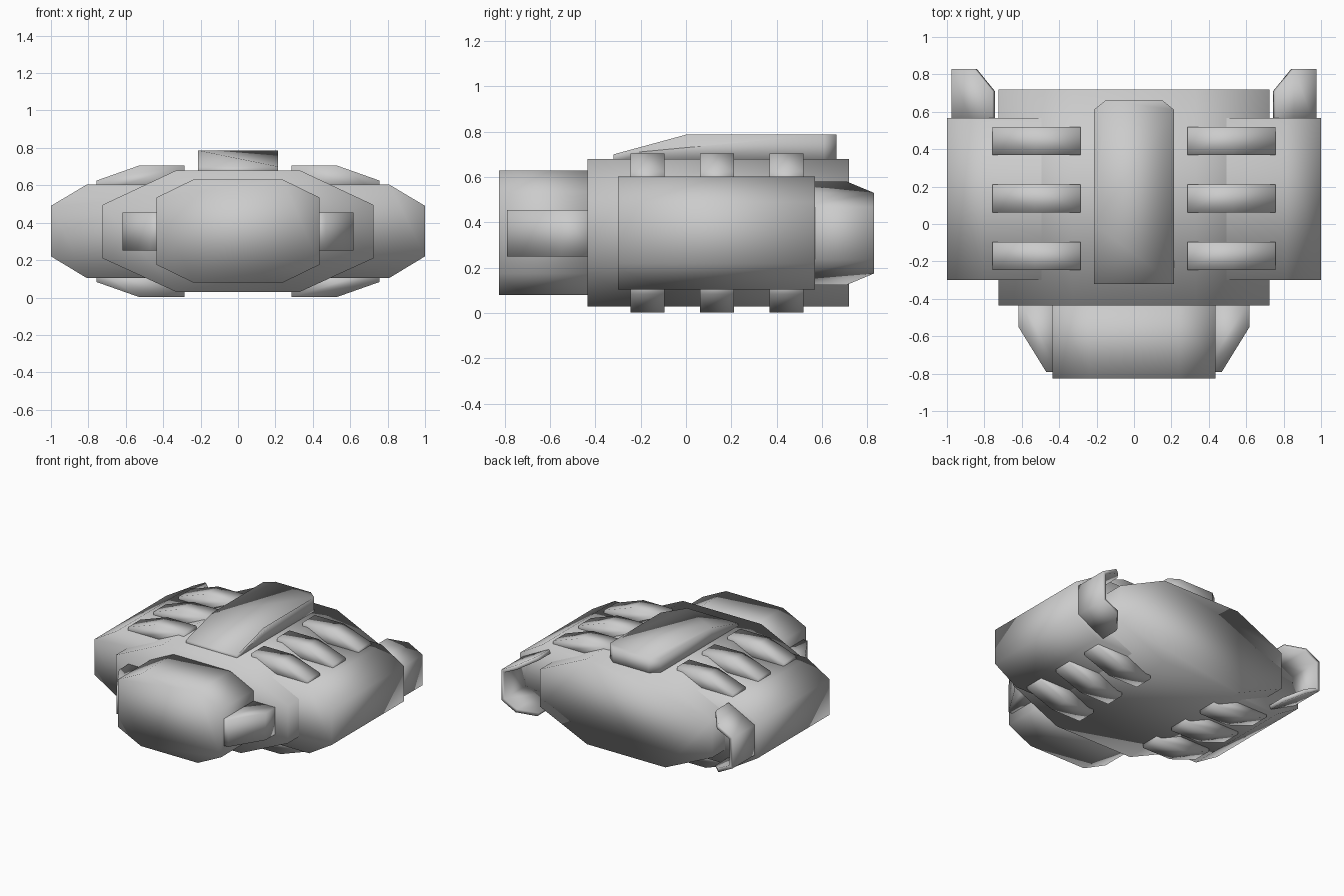
import bpy
import bmesh

cube = bpy.data.objects.get("Cube")
if cube:
    bpy.data.objects.remove(cube, do_unlink=True)

# One plain grey for the whole hull
grey = bpy.data.materials.new("hull_grey")
grey.use_nodes = True
colour = (0.6, 0.6, 0.6, 1)
grey.diffuse_color = colour
grey.node_tree.nodes["Principled BSDF"].inputs["Base Color"].default_value = colour


def finish(name, bm):
    """Turn a bmesh into a smooth-shaded grey object."""
    bmesh.ops.recalc_face_normals(bm, faces=bm.faces)
    mesh = bpy.data.meshes.new(name)
    bm.to_mesh(mesh)
    bm.free()
    mesh.materials.append(grey)
    for poly in mesh.polygons:
        poly.use_smooth = True
    obj = bpy.data.objects.new(name, mesh)
    bpy.context.collection.objects.link(obj)
    return obj


def prism(name, outline, lo, hi, axis):
    """Extrude a closed outline from lo to hi along y or z."""
    def place(p, t):
        return (p[0], t, p[1]) if axis == "y" else (p[0], p[1], t)
    bm = bmesh.new()
    a = [bm.verts.new(place(p, lo)) for p in outline]
    b = [bm.verts.new(place(p, hi)) for p in outline]
    n = len(outline)
    bm.faces.new(a)
    bm.faces.new(b)
    for i in range(n):
        j = (i + 1) % n
        bm.faces.new((a[i], a[j], b[j], b[i]))
    return finish(name, bm)


def octagon(half, flat, bottom, low, high, top):
    """Symmetric eight-sided cross-section in x and z."""
    right = [(flat, bottom), (half, low), (half, high), (flat, top)]
    return right + [(-x, z) for x, z in reversed(right)]


def flip(points, side):
    return [(x * side, z) for x, z in points]


# Main hull, wide side pods and head
prism("body", octagon(0.725, 0.33, 0.03, 0.21, 0.495, 0.68), -0.435, 0.72, "y")
prism("side_pods", octagon(1.0, 0.81, 0.105, 0.22, 0.49, 0.603), -0.3, 0.568, "y")
prism("head", octagon(0.435, 0.24, 0.08, 0.175, 0.535, 0.63), -0.825, -0.4, "y")

# Raised spine: plan outline with a sloping front top
spine = prism("spine", [(-0.215, -0.32), (0.215, -0.32), (0.215, 0), (0.215, 0.61), (0.15, 0.663),
                        (-0.15, 0.663), (-0.215, 0.61), (-0.215, 0)], 0.66, 0.787, "z")
for v in spine.data.vertices:
    if v.co.z > 0.7 and v.co.y < -0.1:
        v.co.z = 0.7

for side, word in ((1, "left"), (-1, "right")):
    # Cheek wedge beside the head
    cheek = [(0.38, -0.4), (0.618, -0.4), (0.618, -0.55), (0.47, -0.79), (0.38, -0.79)]
    prism(word + "_cheek", flip(cheek, side), 0.25, 0.455, "z")

    # Ribs on the upper and lower hull
    rib = [(0.285, 0.56), (0.285, 0.705), (0.53, 0.705), (0.757, 0.625), (0.757, 0.56)]
    for i, y in enumerate((-0.17, 0.137, 0.443)):
        prism(f"{word}_upper_rib_{i + 1}", flip(rib, side), y - 0.075, y + 0.075, "y")
        low = [(x, 0.708 - z) for x, z in rib]
        prism(f"{word}_lower_rib_{i + 1}", flip(low, side), y - 0.075, y + 0.075, "y")

    # Rear hooked guard: bent sheet with cut inner corners
    half = [(0.757, 0.58, 0.71), (0.855, 0.53, 0.83), (0.975, 0.468, 0.83)]
    section = half + [(x, 0.705 - z, y) for x, z, y in reversed(half)]
    bm = bmesh.new()
    front = [bm.verts.new((side * x, 0.5, z)) for x, z, y in section]
    back = [bm.verts.new((side * x, y, z)) for x, z, y in section]
    for i in range(len(section) - 1):
        quad = (front[i], front[i + 1], back[i + 1], back[i])
        bm.faces.new(quad if side < 0 else quad[::-1])
    guard = finish(word + "_rear_guard", bm)
    # Make the sheet face outwards before thickening it inwards
    outer = max(guard.data.polygons, key=lambda p: abs(p.center.x))
    if outer.normal.x * side < 0:
        guard.data.flip_normals()
    thick = guard.modifiers.new("thickness", "SOLIDIFY")
    thick.thickness = 0.03
    thick.offset = -1
